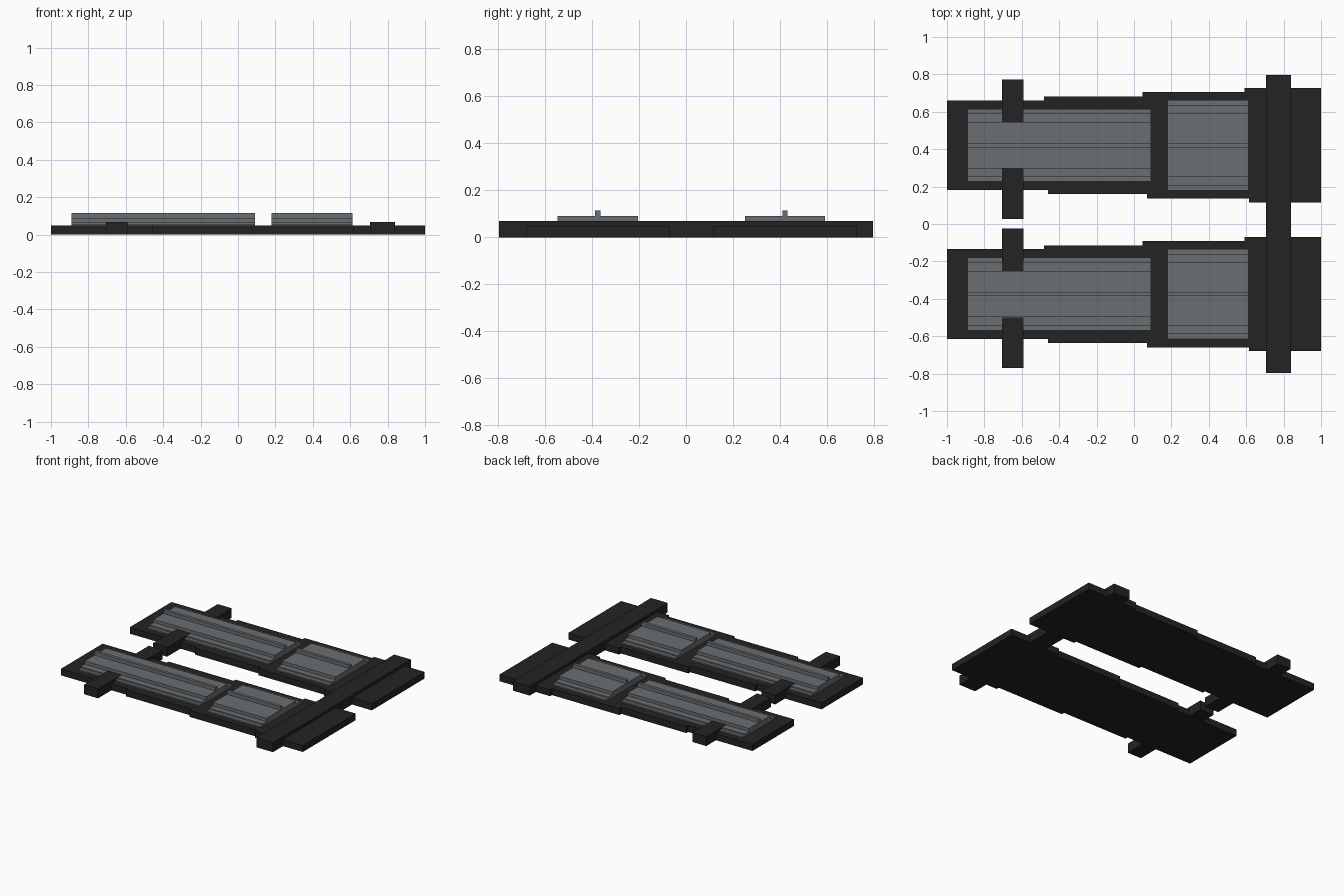
import bpy
import bmesh

if "Cube" in bpy.data.objects:
    bpy.data.objects.remove(bpy.data.objects["Cube"])


def material(name, rgb):
    m = bpy.data.materials.new(name)
    m.diffuse_color = (*rgb, 1)
    m.use_nodes = True
    m.node_tree.nodes["Principled BSDF"].inputs["Base Color"].default_value = m.diffuse_color
    return m


DARK = material("charcoal", (0.017, 0.017, 0.017))
GREY = material("slate grey", (0.145, 0.158, 0.166))


def prism(name, outline, axis, start, end, mat):
    """Extrude a closed 2D outline: (x, y) along z, or (y, z) along x."""
    bm = bmesh.new()
    if axis == "z":
        verts = [bm.verts.new((a, b, start)) for a, b in outline]
        move = (0, 0, end - start)
    else:
        verts = [bm.verts.new((start, a, b)) for a, b in outline]
        move = (end - start, 0, 0)
    face = bm.faces.new(verts)
    new = bmesh.ops.extrude_face_region(bm, geom=[face])["geom"]
    bmesh.ops.translate(bm, vec=move,
                        verts=[v for v in new if isinstance(v, bmesh.types.BMVert)])
    bmesh.ops.recalc_face_normals(bm, faces=bm.faces)
    mesh = bpy.data.meshes.new(name)
    bm.to_mesh(mesh)
    bm.free()
    mesh.materials.append(mat)
    obj = bpy.data.objects.new(name, mesh)
    bpy.context.collection.objects.link(obj)
    return obj


def box(name, x0, x1, y0, y1, z0, z1, mat):
    return prism(name, [(x0, y0), (x1, y0), (x1, y1), (x0, y1)], "z", z0, z1, mat)


BASE_TOP = 0.048
BAR_TOP = 0.069
WIDTHS = [0.24, 0.261, 0.284, 0.305]
LEVELS = [0.058, 0.067, 0.09, 0.115]


def stepped_edge(steps, centre, side):
    """Long edge of a base that gets wider at each step."""
    xs = [-1.0] + steps + [1.0]
    pts = []
    for i, w in enumerate(WIDTHS):
        pts += [(xs[i], centre + side * w), (xs[i + 1], centre + side * w)]
    return pts


def ribbed_panel(name, centre, x0, x1, halves):
    """Stack of narrowing layers with a thin ridge in the middle."""
    left, right, z = [], [], 0.04
    for w, top in zip(halves, LEVELS):
        left += [(centre - w, z), (centre - w, top)]
        right += [(centre + w, z), (centre + w, top)]
        z = top
    prism(name, left + right[::-1], "x", x0, x1, GREY)


for label, cy in (("back", 0.421), ("front", -0.375)):
    # stepped base plate
    near = stepped_edge([-0.46, 0.07, 0.615], cy, -1)
    far = stepped_edge([-0.48, 0.045, 0.59], cy, 1)
    prism(label + "_base", near + far[::-1], "z", 0, BASE_TOP, DARK)
    # long and short ribbed panels
    ribbed_panel(label + "_long_panel", cy, -0.89, 0.09, [0.195, 0.171, 0.123, 0.011])
    ribbed_panel(label + "_short_panel", cy, 0.18, 0.613, [0.241, 0.214, 0.171, 0.011])
    # short side blocks
    box(label + "_outer_block" if cy > 0 else label + "_inner_block",
        -0.705, -0.592, cy + 0.125, cy + 0.352, 0, BAR_TOP, DARK)
    box(label + "_inner_block" if cy > 0 else label + "_outer_block",
        -0.705, -0.592, cy - 0.394, cy - 0.125, 0, BAR_TOP, DARK)

# cross beam joining both bases
box("cross_beam", 0.705, 0.84, -0.796, 0.796, 0, BAR_TOP, DARK)
